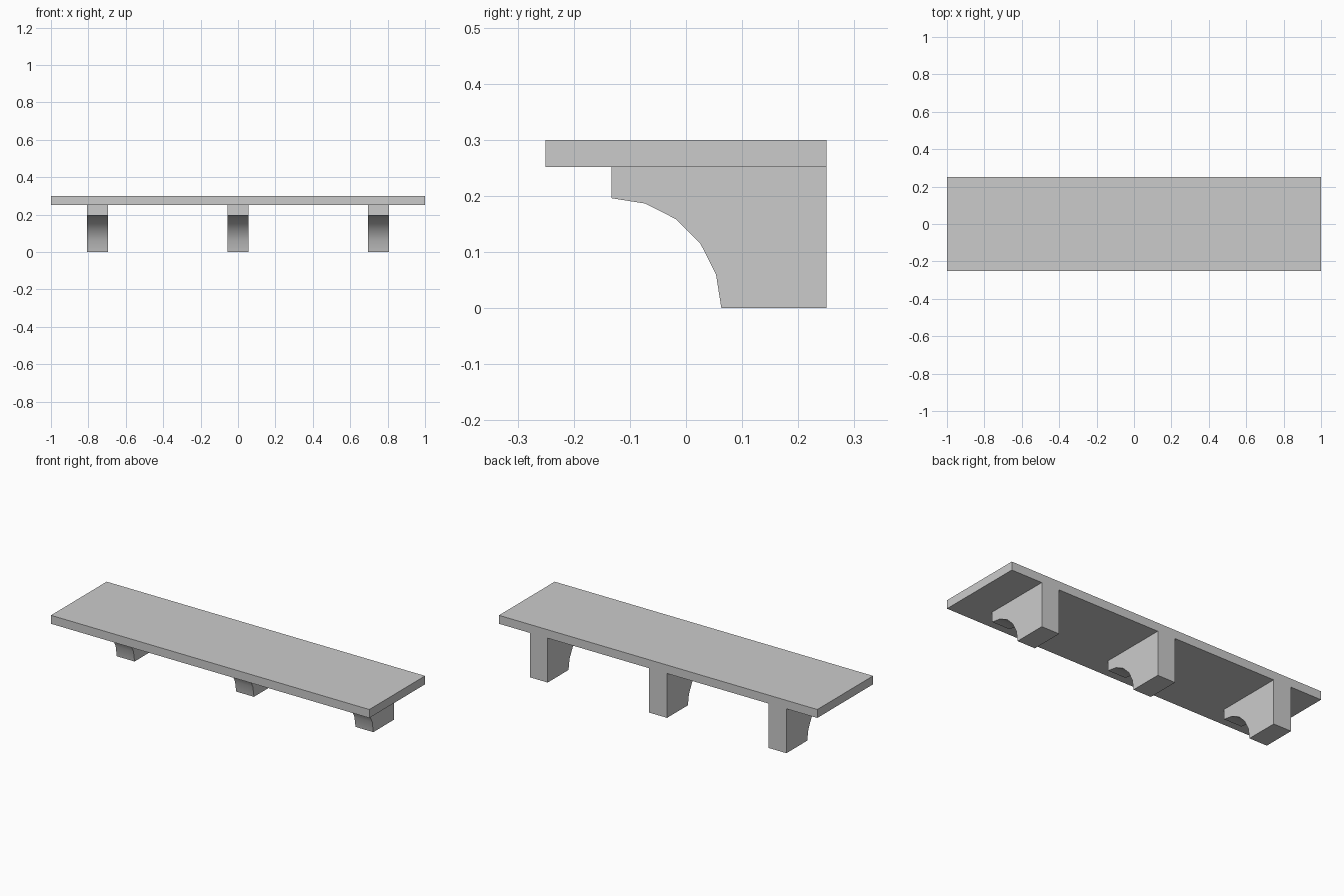
import bpy, bmesh, math

if "Cube" in bpy.data.objects:
    bpy.data.objects.remove(bpy.data.objects["Cube"])

PLATE_BOTTOM, PLATE_TOP = 0.252, 0.30
DEPTH = 0.25            # half depth of the shelf
BRACKET_FRONT = -0.133
ARC_RADIUS = 0.196
ARC_STEPS = 5


def extrude_along_x(name, profile, x_centre, width):
    """Solid made by extruding a (y, z) profile along x."""
    bm = bmesh.new()
    verts = [bm.verts.new((x_centre - width / 2, y, z)) for y, z in profile]
    face = bm.faces.new(verts)
    result = bmesh.ops.extrude_face_region(bm, geom=[face])
    moved = [v for v in result["geom"] if isinstance(v, bmesh.types.BMVert)]
    bmesh.ops.translate(bm, verts=moved, vec=(width, 0, 0))
    bmesh.ops.recalc_face_normals(bm, faces=bm.faces)
    mesh = bpy.data.meshes.new(name)
    bm.to_mesh(mesh)
    bm.free()
    obj = bpy.data.objects.new(name, mesh)
    bpy.context.collection.objects.link(obj)
    return obj


# Shelf board
board = [(-DEPTH, PLATE_BOTTOM), (DEPTH, PLATE_BOTTOM),
         (DEPTH, PLATE_TOP), (-DEPTH, PLATE_TOP)]
extrude_along_x("shelf_board", board, 0, 2.0)

# Bracket profile: block with a concave quarter arc cut from the lower front
arc = []
for i in range(ARC_STEPS + 1):
    a = math.radians(90 * i / ARC_STEPS)
    arc.append((BRACKET_FRONT + ARC_RADIUS * math.cos(a), ARC_RADIUS * math.sin(a)))
bracket = [(DEPTH, PLATE_BOTTOM), (DEPTH, 0)] + arc + [(BRACKET_FRONT, PLATE_BOTTOM)]

# Three brackets, smooth along the arc only
for side, x in (("left", -0.75), ("middle", 0), ("right", 0.75)):
    obj = extrude_along_x(f"bracket_{side}", bracket, x, 0.112)
    bpy.ops.object.select_all(action='DESELECT')
    obj.select_set(True)
    bpy.context.view_layer.objects.active = obj
    bpy.ops.object.shade_smooth_by_angle(angle=math.radians(30))
